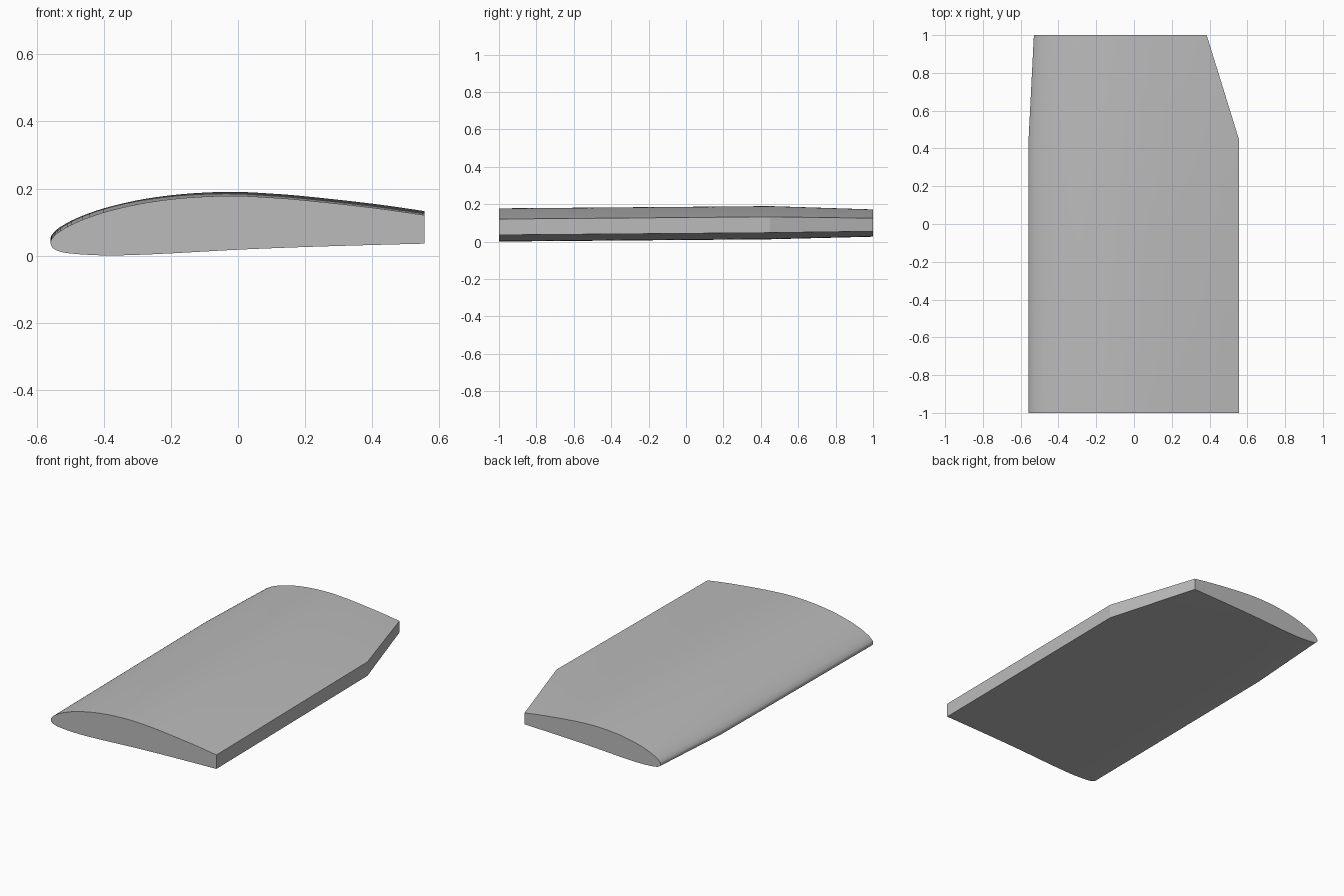
import bpy
import bmesh
import math
from mathutils import Vector

cube = bpy.data.objects.get("Cube")
if cube:
    bpy.data.objects.remove(cube, do_unlink=True)

grey = bpy.data.materials.new("plain grey")
grey.use_nodes = True
colour = (0.5, 0.5, 0.5, 1)
grey.diffuse_color = colour
grey.node_tree.nodes["Principled BSDF"].inputs["Base Color"].default_value = colour

# Aerofoil outline from the upper trailing corner, round the nose, to the lower one
OUTLINE = [(0.555, 0.121), (0.4, 0.143), (0.2, 0.165), (0.1, 0.173), (0, 0.178),
           (-0.1, 0.176), (-0.2, 0.168), (-0.3, 0.153), (-0.4, 0.129), (-0.48, 0.1),
           (-0.53, 0.073), (-0.552, 0.053), (-0.558, 0.037), (-0.55, 0.022),
           (-0.525, 0.011), (-0.48, 0.005), (-0.4, 0.001), (-0.32, 0.002),
           (-0.2, 0.007), (0, 0.018), (0.2, 0.026), (0.4, 0.032), (0.555, 0.036)]


def smooth_path(points, steps):
    """Catmull-Rom curve through the points."""
    pts = [Vector(p) for p in points]
    pts = [2 * pts[0] - pts[1]] + pts + [2 * pts[-1] - pts[-2]]
    path = []
    for a, b, c, d in zip(pts, pts[1:], pts[2:], pts[3:]):
        for i in range(steps):
            t = i / steps
            path.append(0.5 * (2 * b + (c - a) * t + (2 * a - 5 * b + 4 * c - d) * t ** 2
                               + (3 * b - a - 3 * c + d) * t ** 3))
    path.append(pts[-2])
    return path


# Stations along the span: y, leading edge x, chord scale, lift
STATIONS = [(-1, -0.558, 1, 0), (0.45, -0.558, 1, 0.012), (1, -0.53, 0.822, 0.026)]
section = smooth_path(OUTLINE, 4)
nose = min(p.x for p in section)

bm = bmesh.new()
rings = [[bm.verts.new((lead + (p.x - nose) * size, y, p.y * size + lift)) for p in section]
         for y, lead, size, lift in STATIONS]

# Skin, with a flat trailing edge closing each ring
for near, far in zip(rings, rings[1:]):
    for i in range(len(section)):
        j = (i + 1) % len(section)
        face = bm.faces.new((near[i], near[j], far[j], far[i]))
        face.smooth = j != 0

# Flat end caps
bm.faces.new(rings[0])
bm.faces.new(rings[-1])
bmesh.ops.recalc_face_normals(bm, faces=bm.faces)

# Keep the rims and the trailing edge crisp
for edge in bm.edges:
    edge.smooth = all(f.smooth for f in edge.link_faces)

mesh = bpy.data.meshes.new("wing_panel")
bm.to_mesh(mesh)
bm.free()
mesh.materials.append(grey)
wing = bpy.data.objects.new("wing_panel", mesh)
bpy.context.collection.objects.link(wing)
